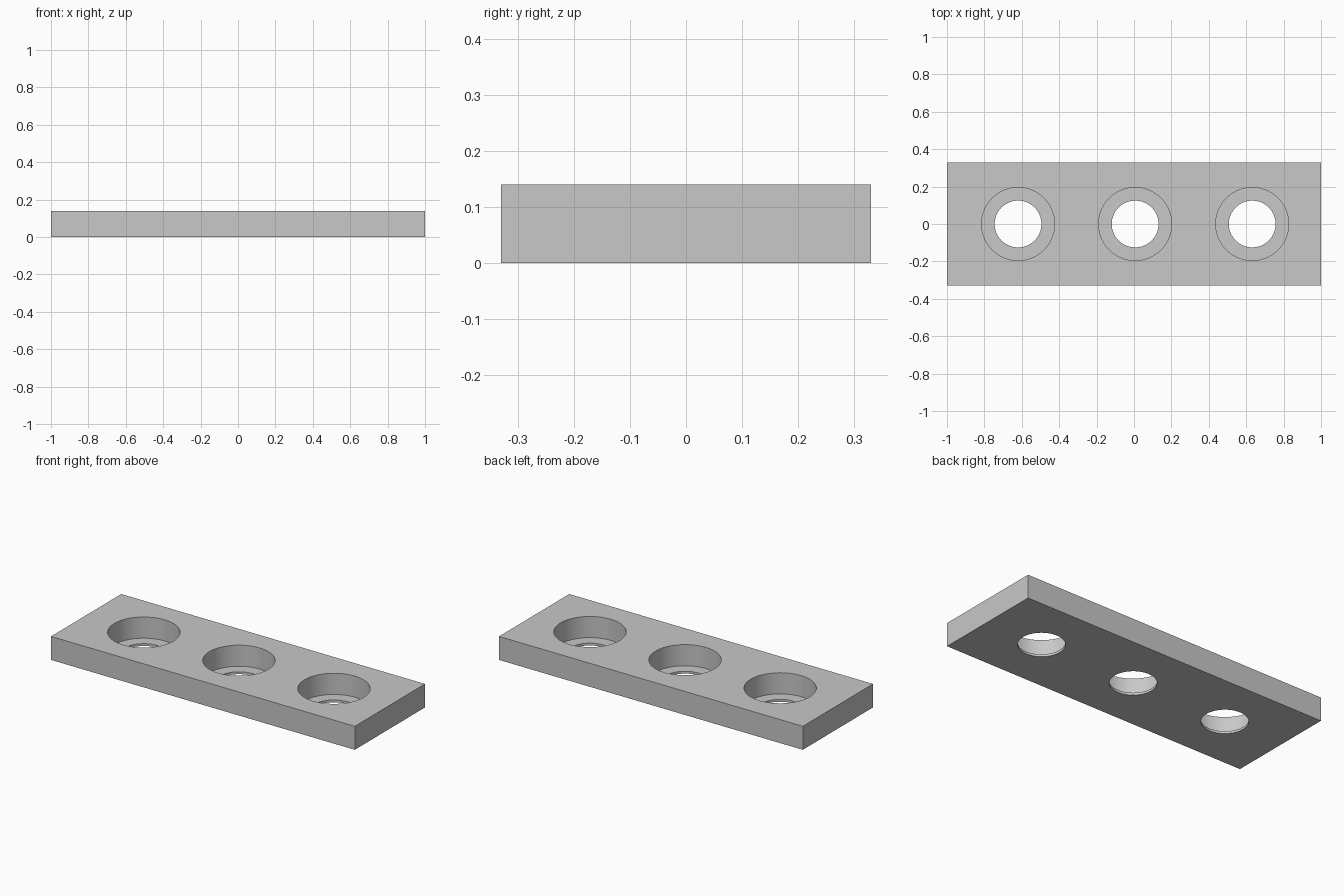
import bpy, bmesh, math
from mathutils import Matrix

LENGTH, WIDTH, HEIGHT = 2.0, 0.66, 0.14
BORE_RADIUS, HOLE_RADIUS, FLOOR_Z = 0.195, 0.125, 0.014
HOLE_CENTRES = (-0.62, 0.006, 0.632)
SIDES = 96
MARGIN = 0.05

if "Cube" in bpy.data.objects:
    bpy.data.objects.remove(bpy.data.objects["Cube"], do_unlink=True)

# Single grey material
grey = bpy.data.materials.new("plain_grey")
grey.use_nodes = True
colour = (0.58, 0.58, 0.58, 1)
grey.diffuse_color = colour
grey.node_tree.nodes["Principled BSDF"].inputs["Base Color"].default_value = colour


def add_object(name, bm):
    bmesh.ops.recalc_face_normals(bm, faces=bm.faces)
    mesh = bpy.data.meshes.new(name)
    bm.to_mesh(mesh)
    bm.free()
    mesh.materials.append(grey)
    obj = bpy.data.objects.new(name, mesh)
    bpy.context.collection.objects.link(obj)
    return obj


def stepped_cutter(x):
    """Lathe a counterbore shape: narrow stem below, wide bore above."""
    bm = bmesh.new()
    profile = [(0, -MARGIN), (HOLE_RADIUS, -MARGIN), (HOLE_RADIUS, FLOOR_Z),
               (BORE_RADIUS, FLOOR_Z), (BORE_RADIUS, HEIGHT + MARGIN),
               (0, HEIGHT + MARGIN)]
    verts = [bm.verts.new((x + r, 0, z)) for r, z in profile]
    edges = [bm.edges.new(pair) for pair in zip(verts, verts[1:])]
    bmesh.ops.spin(bm, geom=verts + edges, cent=(x, 0, 0), axis=(0, 0, 1),
                   angle=math.tau, steps=SIDES)
    bmesh.ops.remove_doubles(bm, verts=bm.verts, dist=1e-5)
    cutter = add_object("hole_cutter", bm)
    cutter.hide_render = True
    return cutter


# Flat rectangular plate
bm = bmesh.new()
bmesh.ops.create_cube(bm, size=1, matrix=Matrix.Translation((0, 0, HEIGHT / 2))
                      @ Matrix.Diagonal((LENGTH, WIDTH, HEIGHT, 1)))
plate = add_object("mounting_plate", bm)

# Three counterbored holes
cutters = [stepped_cutter(x) for x in HOLE_CENTRES]
for cutter in cutters:
    cut = plate.modifiers.new("hole", "BOOLEAN")
    cut.operation = "DIFFERENCE"
    cut.solver = "EXACT"
    cut.object = cutter

# Apply the cuts and drop the cutters
bpy.context.view_layer.update()
depsgraph = bpy.context.evaluated_depsgraph_get()
plate_mesh = bpy.data.meshes.new_from_object(plate.evaluated_get(depsgraph))
plate.modifiers.clear()
plate.data = plate_mesh
for cutter in cutters:
    bpy.data.objects.remove(cutter, do_unlink=True)

# Smooth bore walls with crisp rims
bpy.ops.object.select_all(action="DESELECT")
plate.select_set(True)
bpy.context.view_layer.objects.active = plate
bpy.ops.object.shade_smooth_by_angle(angle=math.radians(30))
